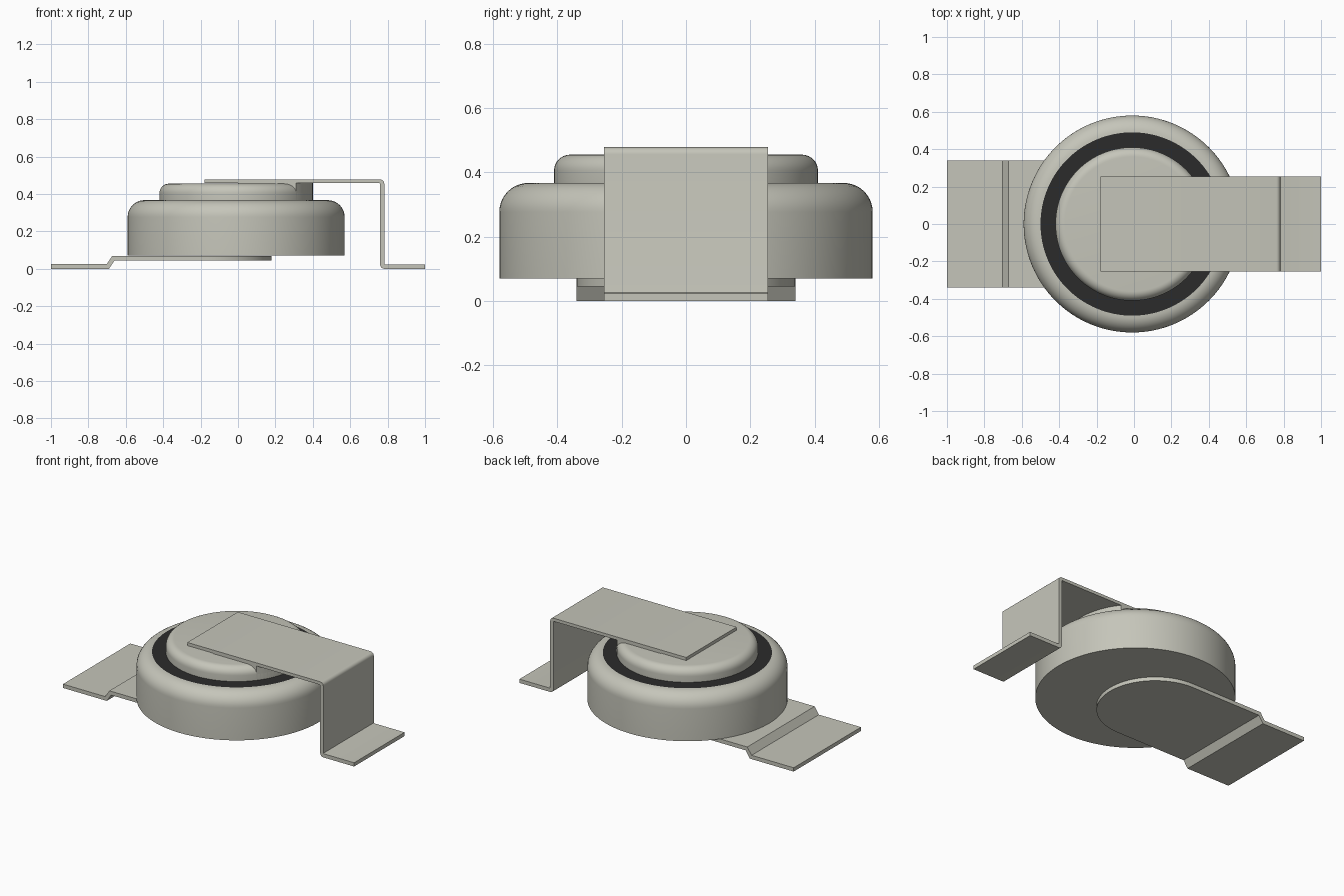
import bpy, bmesh, math

cube = bpy.data.objects.get("Cube")
if cube:
    bpy.data.objects.remove(cube, do_unlink=True)


def material(name, rgb):
    m = bpy.data.materials.new(name)
    m.use_nodes = True
    m.diffuse_color = (*rgb, 1)
    m.node_tree.nodes["Principled BSDF"].inputs["Base Color"].default_value = (*rgb, 1)
    return m


METAL = material("warm grey metal", (0.56, 0.56, 0.49))
BLACK = material("black seal", (0.024, 0.024, 0.024))
CX = -0.01          # axis of the round cell


def finish(name, bm, mat):
    bmesh.ops.remove_doubles(bm, verts=bm.verts, dist=1e-5)
    bmesh.ops.recalc_face_normals(bm, faces=bm.faces)
    mesh = bpy.data.meshes.new(name)
    bm.to_mesh(mesh)
    bm.free()
    mesh.materials.append(mat)
    ob = bpy.data.objects.new(name, mesh)
    bpy.context.collection.objects.link(ob)
    bpy.ops.object.select_all(action='DESELECT')
    ob.select_set(True)
    bpy.context.view_layer.objects.active = ob
    bpy.ops.object.shade_smooth_by_angle(angle=math.radians(30))
    return ob


def arc(cx, cy, r, a0, a1, n):
    """Points on an arc, angles in degrees."""
    return [(cx + r * math.cos(math.radians(a0 + (a1 - a0) * i / n)),
             cy + r * math.sin(math.radians(a0 + (a1 - a0) * i / n))) for i in range(n + 1)]


def lathe(name, profile, mat, steps=128):
    """Spin an (r, z) profile about the cell axis."""
    bm = bmesh.new()
    vs = [bm.verts.new((CX + r, 0, z)) for r, z in profile]
    es = [bm.edges.new(p) for p in zip(vs, vs[1:])]
    bmesh.ops.spin(bm, geom=vs + es, cent=(CX, 0, 0), axis=(0, 0, 1),
                   angle=2 * math.pi, steps=steps)
    return finish(name, bm, mat)


def extrude(name, outline, offset, mat):
    """Extrude a flat closed outline of 3D points along an offset."""
    bm = bmesh.new()
    face = bm.faces.new([bm.verts.new(p) for p in outline])
    new = bmesh.ops.extrude_face_region(bm, geom=[face])["geom"]
    bmesh.ops.translate(bm, vec=offset,
                        verts=[v for v in new if isinstance(v, bmesh.types.BMVert)])
    return finish(name, bm, mat)


# Cell body: can with rounded shoulder, seal ring and raised cap
lathe("cell_can", [(0, 0.07), (0.58, 0.07)] + arc(0.49, 0.277, 0.09, 0, 90, 10), METAL)
lathe("seal_ring", [(0.49, 0.367), (0.41, 0.367)], BLACK)
lathe("cell_cap", [(0.41, 0.367)] + arc(0.36, 0.405, 0.05, 0, 90, 8) + [(0, 0.455)], METAL)

# Square-edged part of the cap that meets the upper tab
half = math.degrees(math.asin(0.255 / 0.41))
extrude("cap_tab_seat", [(x, y, 0.367) for x, y in
                         [(0.0, -0.255)] + arc(CX, 0, 0.41, -half, half, 24) + [(0.0, 0.255)]],
        (0, 0, 0.094), METAL)

# Upper tab: bent strip from the cap down to a foot
strip = ([(-0.18, 0.458), (0.75, 0.458)] + arc(0.754, 0.452, 0.006, 90, 0, 3)
         + arc(0.782, 0.022, 0.022, 180, 270, 5) + [(1.0, 0.0), (1.0, 0.024)]
         + arc(0.788, 0.030, 0.006, 270, 180, 3) + arc(0.760, 0.456, 0.022, 0, 90, 5)
         + [(-0.18, 0.478)])
extrude("upper_tab", [(x, -0.255, z) for x, z in strip], (0, 0.51, 0), METAL)

# Lower tab: plate with rounded end under the can, then a step down to a foot
extrude("lower_tab_plate", [(x, y, 0.045) for x, y in
                            [(-0.66, -0.34)] + arc(-0.16, 0, 0.34, -90, 90, 40) + [(-0.66, 0.34)]],
        (0, 0, 0.0245), METAL)
step = [(-1.0, 0.0), (-0.69, 0.0), (-0.66, 0.045), (-0.66, 0.0695),
        (-0.672, 0.0695), (-0.702, 0.0245), (-1.0, 0.0245)]
extrude("lower_tab_foot", [(x, -0.34, z) for x, z in step], (0, 0.68, 0), METAL)
